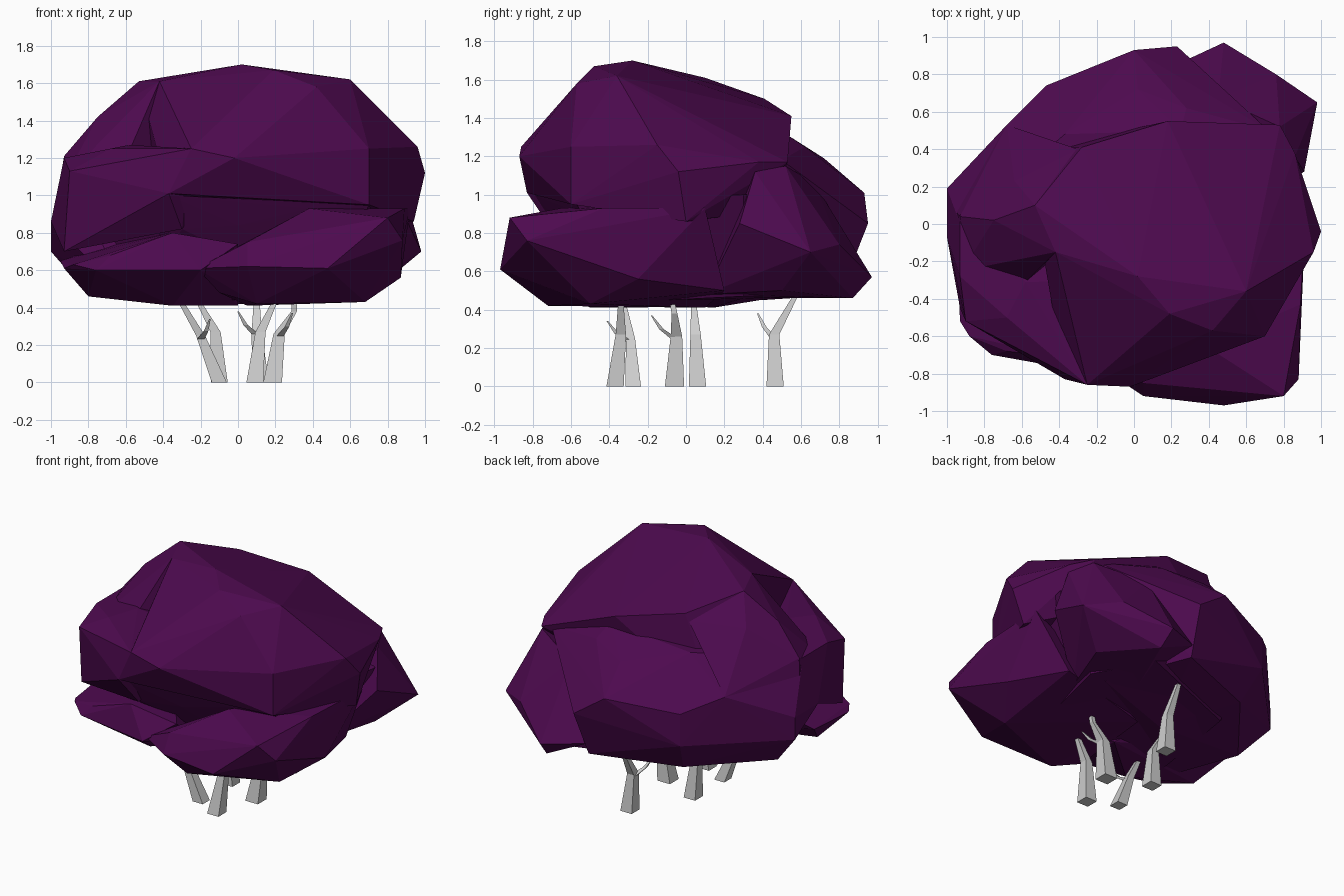
import bpy
import bmesh
from mathutils import Vector

cube = bpy.data.objects.get("Cube")
if cube:
    bpy.data.objects.remove(cube, do_unlink=True)


def make_material(name, colour):
    material = bpy.data.materials.new(name)
    material.use_nodes = True
    material.diffuse_color = (*colour, 1)
    shader = next(n for n in material.node_tree.nodes if n.type == "BSDF_PRINCIPLED")
    shader.inputs["Base Color"].default_value = (*colour, 1)
    shader.inputs["Roughness"].default_value = 0.9
    return material


purple = make_material("purple_leaves", (0.075, 0.003, 0.078))
grey = make_material("pale_grey_bark", (0.62, 0.62, 0.62))


def finish(name, bm, material):
    """Turn a bmesh into a flat-shaded object in the scene."""
    bmesh.ops.recalc_face_normals(bm, faces=bm.faces[:])
    mesh = bpy.data.meshes.new(name)
    bm.to_mesh(mesh)
    bm.free()
    mesh.materials.append(material)
    result = bpy.data.objects.new(name, mesh)
    bpy.context.collection.objects.link(result)
    return result


def leaf_lump(name, corners):
    """A faceted clump of leaves stretched over its corner points."""
    bm = bmesh.new()
    for corner in corners:
        bm.verts.new(corner)
    bmesh.ops.convex_hull(bm, input=bm.verts[:])
    buried = [v for v in bm.verts if not v.link_faces]
    bmesh.ops.delete(bm, geom=buried, context="VERTS")
    return finish(name, bm, purple)


def add_limb(bm, path, widths):
    """A tapered square limb that follows the path, with level rings."""
    rings = []
    for point, half in zip(path, widths):
        centre = Vector(point)
        offsets = ((-half, -half), (half, -half), (half, half), (-half, half))
        rings.append([bm.verts.new(centre + Vector((dx, dy, 0))) for dx, dy in offsets])
    for low, high in zip(rings, rings[1:]):
        for i in range(4):
            j = (i + 1) % 4
            bm.faces.new((low[i], low[j], high[j], high[i]))
    bm.faces.new(rings[0][::-1])
    bm.faces.new(rings[-1])


def trunk(name, base_width, path, twig_tip=None):
    """A leaning trunk with an optional thin side twig at its bend."""
    bm = bmesh.new()
    tapers = (base_width, base_width * 0.6, base_width * 0.3, base_width * 0.25)
    add_limb(bm, path, tapers)
    if twig_tip:
        fork = Vector(path[1]) - Vector((0, 0, 0.02))
        tip = Vector(twig_tip)
        elbow = fork.lerp(tip, 0.6) - Vector((0, 0, 0.02))
        add_limb(bm, (fork, elbow, tip), (0.02, 0.012, 0.004))
    return finish(name, bm, grey)


# Upper crown, highest at the front and sloping down to the rear left
leaf_lump("crown_top", [
    (.02, -.28, 1.7), (.19, -.48, 1.67), (.6, -.36, 1.62), (.42, -.57, 1.58),
    (-.53, .1, 1.61), (-.42, -.15, 1.61), (-.28, .41, 1.5), (.18, .55, 1.41),
    (.62, 0, 1.4), (.86, .38, 1.17), (.78, .53, 1.17), (.96, -.15, 1.26),
    (1, -.04, 1.12), (.94, 0, .86), (.7, -.6, 1.25), (.7, -.6, .95),
    (-.02, -.87, 1.2), (-.25, -.86, 1.25), (-.37, -.83, 1.01), (-.5, .4, .9),
    (.7, .3, .9),
])

# Ridge running down from the crown to the right side
leaf_lump("crown_ridge", [
    (-.42, -.15, 1.61), (-.53, .1, 1.61), (-.75, .02, 1.42), (-.93, .04, 1.21),
    (-.64, .23, 1.42), (-.68, .53, 1.05), (-.3, .4, 1.45), (-.58, -.31, 1.24),
    (-.92, -.25, 1.1), (-.98, .1, .9), (-.2, 0, 1),
])

# Shoulder bulging out on the front right of the crown
leaf_lump("crown_shoulder", [
    (-.53, -.6, 1.23), (-.58, -.31, 1.27), (-.93, -.28, 1.2), (-.9, -.52, 1.13),
    (-.68, -.5, 1.25), (-.37, -.83, 1.01), (-.25, -.86, 1.25), (-.93, .05, 1.2),
    (-1, -.07, .86), (-.93, -.45, .7), (-.3, -.7, .82), (0, -.3, 1.2),
])

# Inner mass that joins the clumps
leaf_lump("crown_core", [
    (-.37, -.8, 1), (-.3, -.68, .82), (0, -.64, .84), (.38, -.62, .93),
    (.7, -.57, .95), (.88, .3, 1), (.5, .6, 1), (-.5, .5, .9),
    (-.85, 0, .9), (.62, .3, .47), (.4, .7, .47), (-.4, .4, .45),
    (-.5, -.3, .44), (.5, -.3, .44),
])

# Broad rear mass
leaf_lump("rear_mass", [
    (-1, .19, .7), (-1, -.07, .86), (-1, .19, .86), (-.93, 0, 1.2),
    (-.68, .53, 1.05), (-.47, .74, .95), (-.47, .74, .72), (0, .93, 1.01),
    (.23, .95, .85), (.02, .72, 1.19), (.28, .62, 1.25), (-.37, .48, 1.27),
    (.25, .5, 1.33), (.72, .5, 1.18), (.2, .82, .52), (-.4, .6, .5),
    (-.8, .1, .47), (-.1, .14, .41), (.5, .3, .46), (-.6, -.4, .46),
])

# Rear left spur
leaf_lump("rear_spur", [
    (.98, .65, .7), (.48, .97, .57), (.76, .8, .74), (.45, .67, 1.06),
    (.78, .52, 1.15), (.86, .36, 1.12), (.91, .28, .85), (.74, .5, .5),
    (.5, .87, .46), (.3, .4, .46), (.2, .84, .6), (.6, .1, .48),
])

# Low skirt on the front right
leaf_lump("front_right_skirt", [
    (-.93, -.52, .61), (-.88, -.6, .63), (-.76, -.7, .6), (-.68, -.68, .68),
    (-.35, -.72, .8), (-.2, -.8, .6), (0, -.7, .74), (-.8, -.35, .46),
    (-.35, -.5, .41), (0, -.2, .41), (-.95, -.1, .65), (-.5, 0, .8),
])

# Low skirt on the front left
leaf_lump("front_left_skirt", [
    (.05, -.92, .62), (.05, -.85, .75), (.48, -.97, .61), (.8, -.92, .88),
    (.88, -.83, .76), (.89, -.43, .93), (.38, -.65, .93), (-.22, -.74, .61),
    (-.1, -.65, .48), (.1, -.72, .42), (.68, -.5, .43), (.87, -.25, .56),
    (.92, .1, .93), (.72, .2, .5), (.05, .1, .41),
])

# Bare trunks
trunk("front_trunk", .045, [(.09, -.37, 0), (.12, -.34, .27), (.2, -.34, .44)])
trunk("front_right_trunk", .04, [(-.1, -.275, 0), (-.2, -.29, .25), (-.34, -.34, .49)],
      (-.15, -.41, .34))
trunk("right_trunk", .045, [(-.1, .06, 0), (-.12, .05, .27), (-.21, .04, .43)])
trunk("left_trunk", .05, [(.185, -.06, 0), (.22, -.05, .26), (.3, -.06, .38), (.3, -.08, .48)],
      (.29, -.18, .37))
trunk("rear_trunk", .045, [(.12, .465, 0), (.1, .46, .27), (.1, .57, .47)],
      (0, .375, .38))
